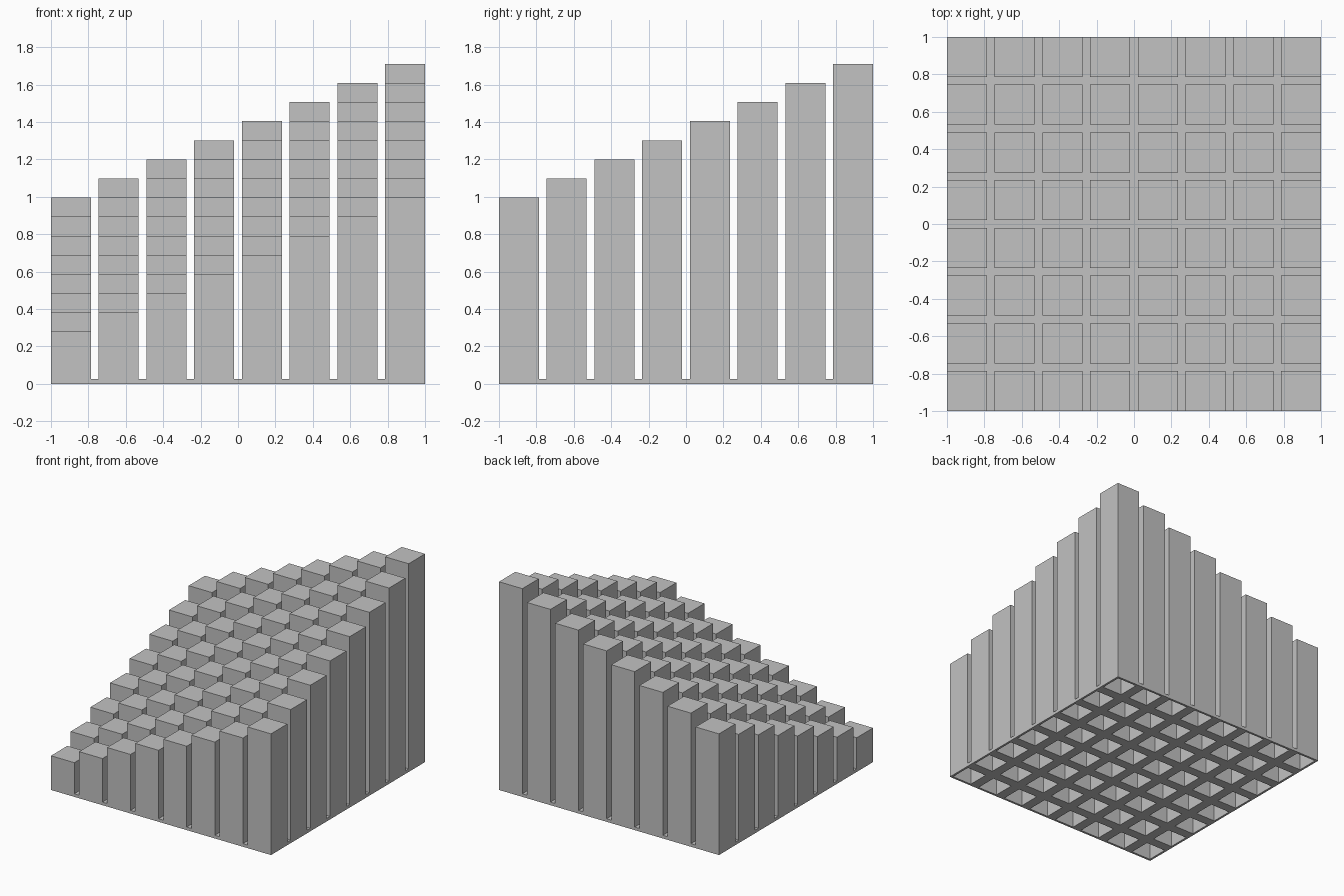
import bpy
import bmesh

if "Cube" in bpy.data.objects:
    bpy.data.objects.remove(bpy.data.objects["Cube"], do_unlink=True)

# Proportions, in units scaled so that the block is 2 wide
COUNT = 8
UNIT = 2 / 94
COLUMN, GAP = 10 * UNIT, 2 * UNIT
WALL = 1.2 * UNIT
LOWEST, STEP = 13.2 * UNIT, 4.8 * UNIT
PITCH = COLUMN + GAP
CELLS = 2 * COUNT - 1


def line(i):
    """Position of grid line i, alternating column and gap."""
    return -1 + (i // 2) * PITCH + (i % 2) * COLUMN


def column_height(face):
    c = face.calc_center_median()
    steps = round((c.x + 1 - COLUMN / 2) / PITCH) + round((c.y + 1 - COLUMN / 2) / PITCH)
    return LOWEST + STEP * steps


def is_column(face):
    """True for the square cells that carry a column."""
    c = face.calc_center_median()
    return all((v + 1) % PITCH < COLUMN for v in (c.x, c.y))


def extrude_to(bm, face, z):
    new = bmesh.ops.extrude_discrete_faces(bm, faces=[face])["faces"][0]
    for v in new.verts:
        v.co.z = z


bm = bmesh.new()

# Underside sheet of alternating column and gap cells
grid = [[bm.verts.new((line(i), line(j), 0)) for j in range(CELLS + 1)]
        for i in range(CELLS + 1)]
bottom = [bm.faces.new((grid[i][j], grid[i][j + 1], grid[i + 1][j + 1], grid[i + 1][j]))
          for i in range(CELLS) for j in range(CELLS)]

# Thin base plate
result = bmesh.ops.extrude_face_region(bm, geom=bottom, use_keep_orig=True)["geom"]
top = [g for g in result if isinstance(g, bmesh.types.BMFace)]
for v in {v for f in top for v in f.verts}:
    v.co.z = WALL

# Columns rising towards the back left corner
for face in [f for f in top if is_column(f)]:
    extrude_to(bm, face, column_height(face))

# Hollow inside of each column, open underneath
sockets = [f for f in bottom if is_column(f)]
bmesh.ops.inset_individual(bm, faces=sockets, thickness=WALL)
for face in sockets:
    extrude_to(bm, face, column_height(face) - WALL)

bmesh.ops.recalc_face_normals(bm, faces=bm.faces[:])
mesh = bpy.data.meshes.new("stepped_columns")
bm.to_mesh(mesh)
bm.free()

# Plain grey finish
grey = bpy.data.materials.new("grey")
grey.use_nodes = True
colour = (0.54, 0.54, 0.54, 1)
grey.diffuse_color = colour
grey.node_tree.nodes["Principled BSDF"].inputs["Base Color"].default_value = colour
mesh.materials.append(grey)

block = bpy.data.objects.new("stepped_columns", mesh)
bpy.context.collection.objects.link(block)
